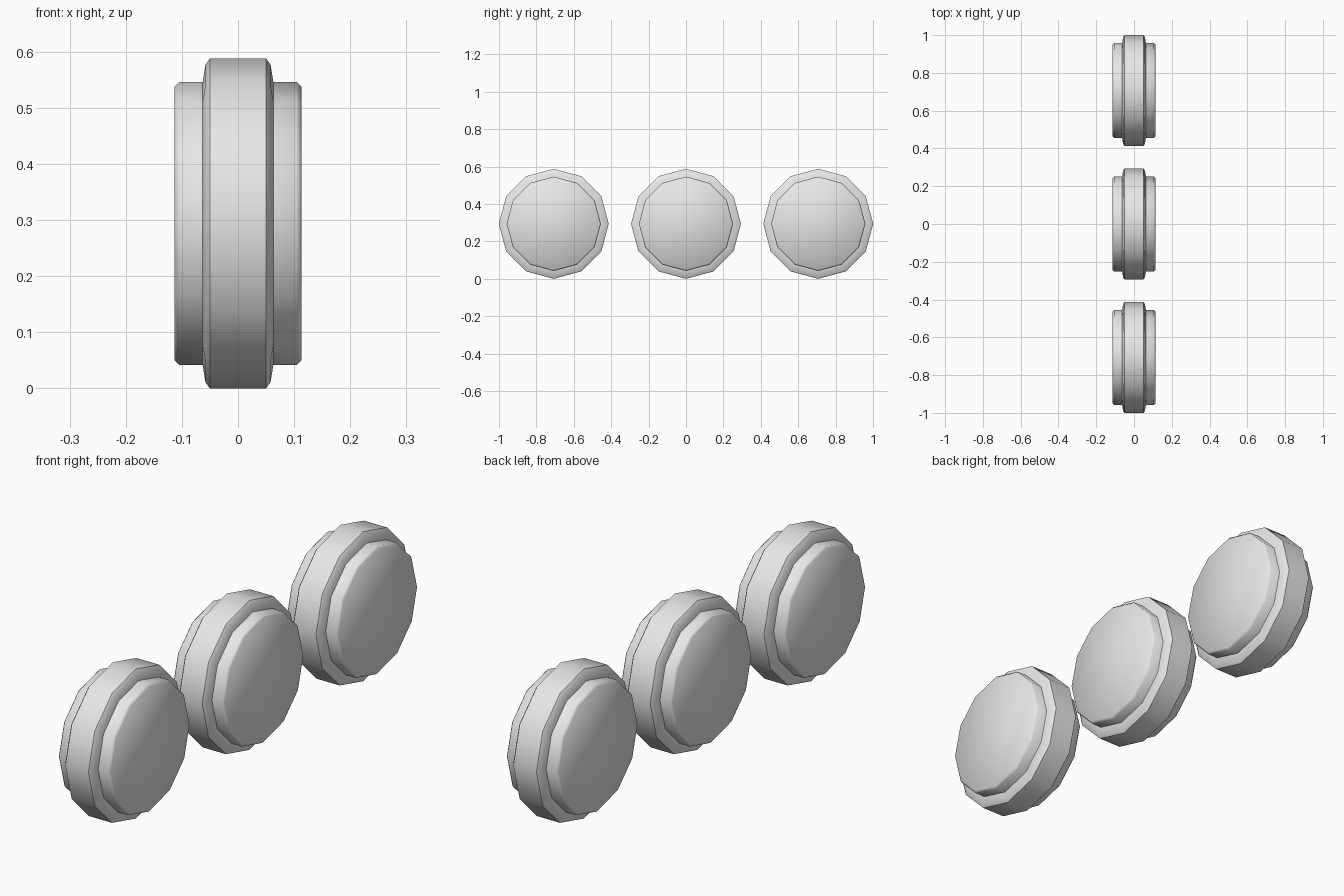
import bpy, bmesh
from math import cos, sin, pi, radians

cube = bpy.data.objects.get("Cube")
if cube:
    bpy.data.objects.remove(cube, do_unlink=True)

SIDES = 12
CENTRE_Z = 0.294
SPACING = 0.707

grey = bpy.data.materials.new("plain grey")
grey.use_nodes = True
grey.diffuse_color = (0.8, 0.8, 0.8, 1)
grey.node_tree.nodes["Principled BSDF"].inputs["Base Color"].default_value = (0.8, 0.8, 0.8, 1)


def lathe_x(name, half_profile, y):
    """Spin a mirrored (x, radius) profile about the x axis and cap both ends."""
    profile = [(-x, r) for x, r in reversed(half_profile)] + half_profile
    bm = bmesh.new()
    rings = []
    for x, r in profile:
        rings.append([bm.verts.new((x, r * cos(2 * pi * i / SIDES), r * sin(2 * pi * i / SIDES)))
                      for i in range(SIDES)])
    for a, b in zip(rings, rings[1:]):
        for i in range(SIDES):
            j = (i + 1) % SIDES
            bm.faces.new((a[i], a[j], b[j], b[i]))
    bm.faces.new(rings[0])
    bm.faces.new(rings[-1])
    bmesh.ops.recalc_face_normals(bm, faces=bm.faces)
    mesh = bpy.data.meshes.new(name)
    bm.to_mesh(mesh)
    bm.free()
    mesh.materials.append(grey)
    obj = bpy.data.objects.new(name, mesh)
    obj.location = (0, y, CENTRE_Z)
    bpy.context.collection.objects.link(obj)
    bpy.ops.object.select_all(action='DESELECT')
    obj.select_set(True)
    bpy.context.view_layer.objects.active = obj
    bpy.ops.object.shade_smooth_by_angle(angle=radians(50))


# Three wheels in a row, each a chamfered tread around a wider, smaller hub
tread = [(0.05, 0.294), (0.058, 0.283), (0.065, 0.24)]
hub = [(0.105, 0.252), (0.113, 0.244)]
for label, y in (("front", -SPACING), ("middle", 0), ("rear", SPACING)):
    lathe_x(label + "_wheel_tread", tread, y)
    lathe_x(label + "_wheel_hub", hub, y)
